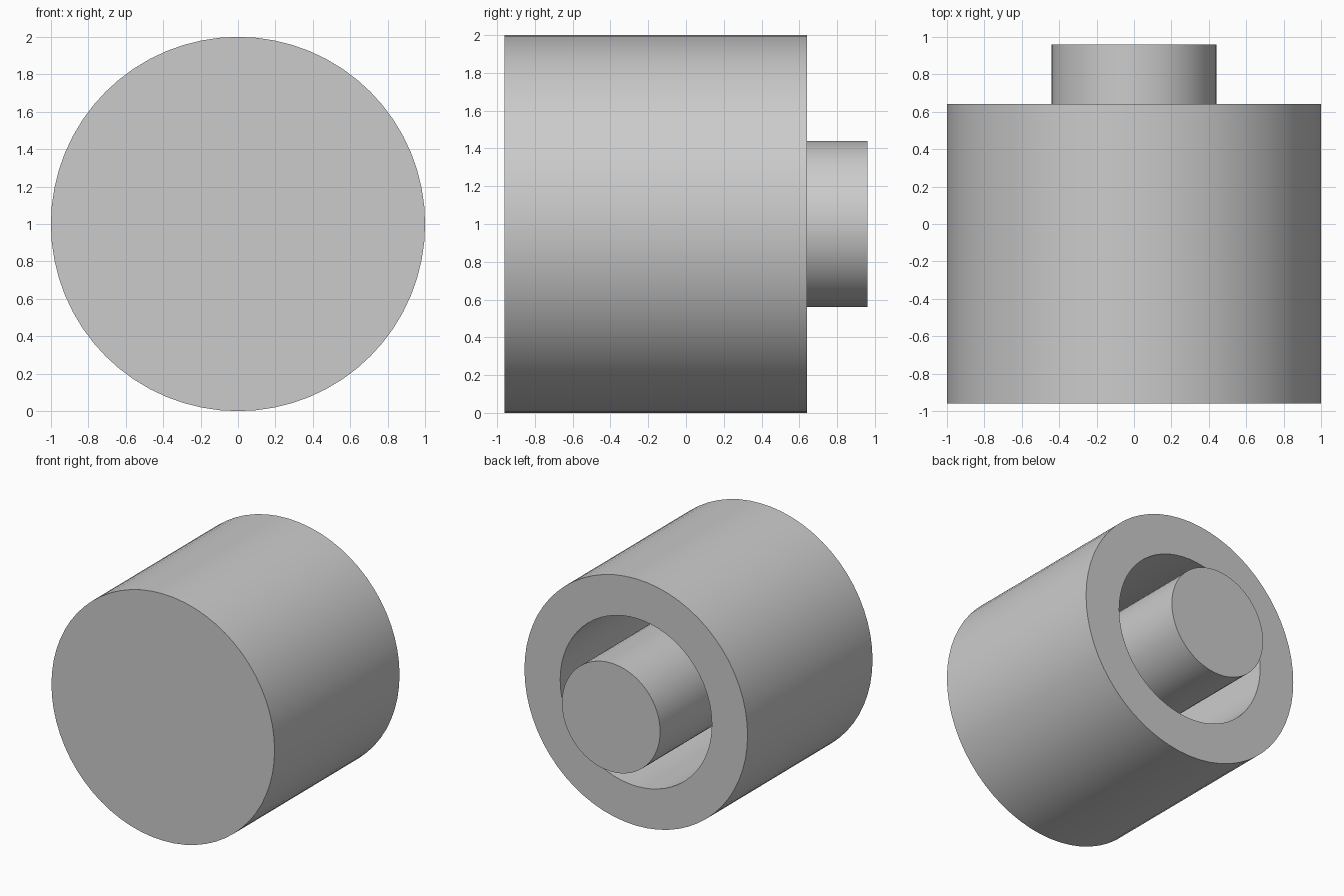
import bpy, bmesh, math
from mathutils import Vector

cube = bpy.data.objects.get("Cube")
if cube:
    bpy.data.objects.remove(cube, do_unlink=True)

SEGMENTS = 64
AXIS_Z = 1.0

grey = bpy.data.materials.new("plain_grey")
grey.use_nodes = True
grey.diffuse_color = (0.6, 0.6, 0.6, 1)
grey.node_tree.nodes["Principled BSDF"].inputs["Base Color"].default_value = (0.6, 0.6, 0.6, 1)


def lathe(name, profile):
    """Revolve (radius, y) points around the horizontal y axis."""
    bm = bmesh.new()
    verts = [bm.verts.new((r, y, AXIS_Z)) for r, y in profile]
    edges = [bm.edges.new(pair) for pair in zip(verts, verts[1:])]
    bmesh.ops.spin(bm, geom=verts + edges, cent=Vector((0, 0, AXIS_Z)), axis=(0, 1, 0),
                   angle=math.tau, steps=SEGMENTS, use_duplicate=False)
    bmesh.ops.remove_doubles(bm, verts=bm.verts, dist=0.0001)
    bmesh.ops.recalc_face_normals(bm, faces=bm.faces)
    mesh = bpy.data.meshes.new(name)
    bm.to_mesh(mesh)
    bm.free()
    mesh.materials.append(grey)
    obj = bpy.data.objects.new(name, mesh)
    bpy.context.collection.objects.link(obj)
    bpy.ops.object.select_all(action="DESELECT")
    obj.select_set(True)
    bpy.context.view_layer.objects.active = obj
    bpy.ops.object.shade_smooth_by_angle(angle=math.radians(30))
    return obj


# Cup-shaped housing: closed at the front, deep round pocket at the back
lathe("housing", [(0, -0.96), (1, -0.96), (1, 0.64), (0.68, 0.64), (0.68, -0.64), (0, -0.64)])

# Central shaft rising from the pocket floor and out past the rim
lathe("shaft", [(0, -0.64), (0.44, -0.64), (0.44, 0.96), (0, 0.96)])
